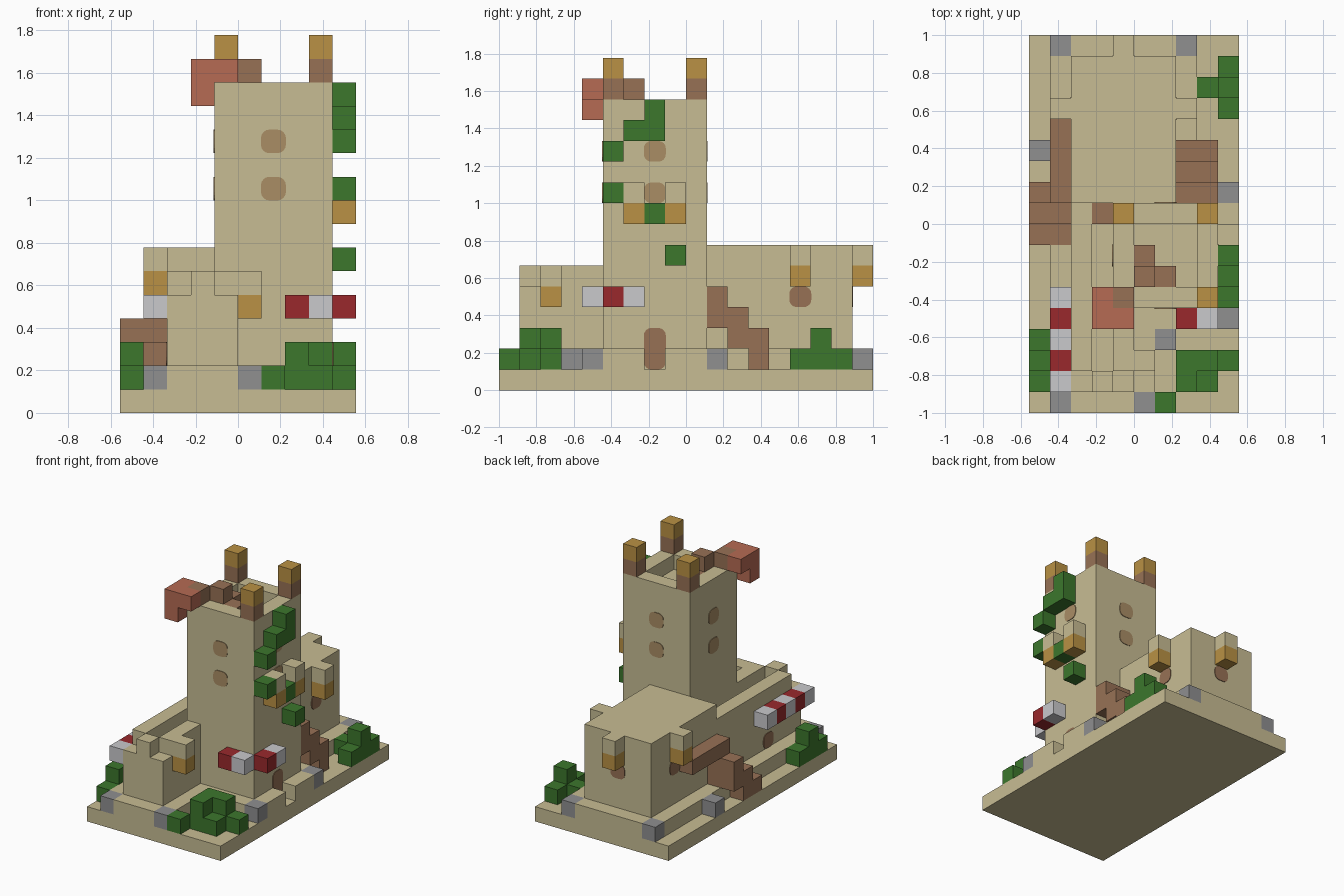
import bpy
import bmesh
from mathutils import Vector, Matrix

if "Cube" in bpy.data.objects:
    bpy.data.objects.remove(bpy.data.objects["Cube"], do_unlink=True)

U = 1 / 9  # edge length of one block


def material(name, r, g, b):
    """Flat material from display colour, stored as linear values."""
    color = [(c / 255) ** 2.2 for c in (r, g, b)] + [1]
    mat = bpy.data.materials.new(name)
    mat.use_nodes = True
    mat.diffuse_color = color
    mat.node_tree.nodes["Principled BSDF"].inputs["Base Color"].default_value = color
    return mat


sand = material("sandstone", 198, 187, 146)
wood = material("brown wood", 150, 113, 86)
pane = material("window tan", 168, 140, 101)
clay = material("banner clay", 180, 106, 84)
leaf = material("leaf green", 62, 118, 48)
gold = material("lantern gold", 184, 144, 70)
white = material("awning white", 200, 200, 203)
red = material("awning red", 152, 45, 48)
stone = material("grey stone", 142, 142, 143)

grid = {}   # block cell -> part name
parts = {}  # part name -> material


def fill(part, mat, x, y, z):
    """Fill a box of blocks; each axis is a (start, end) pair or one cell."""
    parts[part] = mat
    rx, ry, rz = [range(*a) if isinstance(a, tuple) else range(a, a + 1) for a in (x, y, z)]
    for i in rx:
        for j in ry:
            for k in rz:
                grid[i, j, k] = part


# Main masses
fill("tower", sand, (-1, 4), (-4, 1), (1, 14))
fill("rear_hall", sand, (-3, 2), (1, 8), (1, 7))
fill("front_hall", sand, (-3, 0), (-8, -4), (1, 6))
fill("side_passage", sand, (-3, -1), (-4, 1), (1, 6))

# Foundation course one block out from every wall, open at the tower door
for i, j, k in [c for c in grid if c[2] == 1]:
    for di in (-1, 0, 1):
        for dj in (-1, 0, 1):
            cell = (i + di, j + dj, 1)
            if cell not in grid and cell[:2] != (4, -2):
                fill("foundation", sand, *cell)
fill("base", sand, (-5, 5), (-9, 9), 0)

# Hollow tops behind the parapets, and low front corners
hollow = [(i, j, 13) for i in range(3) for j in range(-3, 0)]
hollow += [(-2, j, 5) for j in range(-7, 1)]
hollow += [(-3, -8, 5), (-1, -8, 5)]
for cell in hollow:
    del grid[cell]

# Oriel brackets: sandstone block over a gold lantern
for i, j, k in [(4, -3, 9), (4, -1, 9), (2, 5, 6), (-4, 5, 6), (-1, 8, 6), (0, -7, 5)]:
    fill("oriels", sand, i, j, k)
    fill("hanging_lanterns", gold, i, j, k - 1)

# Lantern posts on three tower corners
for i, j in [(3, -4), (3, 0), (-1, 0)]:
    fill("lantern_posts", wood, i, j, 14)
    fill("post_lanterns", gold, i, j, 15)

# Banner pole climbing out of the tower, with its banner
for cell in [(1, -3, 13), (0, -2, 13), (0, -3, 14), (-1, -4, 14)]:
    fill("banner_pole", wood, *cell)
for cell in [(-2, -4, 14), (-2, -5, 14), (-1, -5, 14), (-2, -5, 13)]:
    fill("banner", clay, *cell)

# Wooden stairs on both sides, landing beam and inner step
for s in range(3):
    fill("right_stairs", wood, (2, 4), 1 + s, (3 - s, 5 - s))
    fill("left_stairs", wood, (-5, -3), 1 - s, (max(1, 2 - s), 4 - s))
fill("landing_beam", wood, -4, (1, 5), 4)
fill("inner_step", wood, -2, 0, 5)

# Striped awnings
for n, cell in enumerate([(2, -5), (3, -5), (4, -4), (4, -3)]):
    fill(*[("awning_red", red), ("awning_white", white)][n % 2], *cell, 4)
for n in range(5):
    fill(*[("awning_white", white), ("awning_red", red)][n % 2], -4, -4 - n, 4)

# Loose grey stones in the foundation
for i, j in [(-4, -9), (0, -9), (1, -6), (4, -5), (4, 1), (2, 8), (-4, 8), (-5, 3)]:
    fill("corner_stones", stone, i, j, 1)

# Bushes: cell and height
for i, j, h in [(1, -9, 1), (2, -8, 2), (3, -8, 1), (2, -7, 2), (3, -7, 2), (4, -7, 1),
                (4, 5, 1), (4, 6, 2), (4, 7, 1), (3, 6, 1),
                (-5, -8, 1), (-5, -7, 2), (-5, -6, 1)]:
    fill("bushes", leaf, i, j, (1, 1 + h))

# Vine on the tower's side
for j, k in [(-2, 13), (-2, 12), (-3, 12), (-4, 11), (-4, 9), (-2, 8), (-1, 6)]:
    fill("vine", leaf, 4, j, k)


def finish(bm, name, mat):
    bmesh.ops.recalc_face_normals(bm, faces=bm.faces)
    mesh = bpy.data.meshes.new(name)
    bm.to_mesh(mesh)
    bm.free()
    mesh.materials.append(mat)
    obj = bpy.data.objects.new(name, mesh)
    bpy.context.collection.objects.link(obj)


# One mesh per part, keeping only faces open to the air
axes = [Vector(r) for r in Matrix.Identity(3)]
for part, mat in parts.items():
    bm = bmesh.new()
    for cell in [c for c, p in grid.items() if p == part]:
        centre = Vector(cell) + Vector((.5, .5, .5))
        for a in range(3):
            for sign in (-1, 1):
                n = axes[a] * sign
                if tuple(int(v) for v in Vector(cell) + n) in grid:
                    continue
                p, q = axes[(a + 1) % 3] / 2, axes[(a + 2) % 3] / 2 * sign
                mid = centre + n / 2
                bm.faces.new([bm.verts.new((mid + v) * U)
                              for v in (-p - q, p - q, p + q, q - p)])
    bmesh.ops.remove_doubles(bm, verts=bm.verts, dist=U / 100)
    bmesh.ops.dissolve_limit(bm, angle_limit=.01, verts=bm.verts, edges=bm.edges)
    finish(bm, part, mat)


def plate(name, mat, centre, axis, height=1):
    """Thin rounded panel lying on a wall that faces along the axis."""
    bm = bmesh.new()
    bmesh.ops.create_cube(bm, size=1)
    size = Vector((1.06, 1.06, height))
    size[axis] = .08
    bmesh.ops.scale(bm, vec=size * U, verts=bm.verts)
    edges = [e for e in bm.edges
             if abs((e.verts[0].co - e.verts[1].co).normalized()[axis]) > .9]
    bmesh.ops.bevel(bm, geom=edges, offset=.36 * U, segments=4, profile=.5, affect='EDGES')
    bmesh.ops.translate(bm, vec=Vector(centre) * U, verts=bm.verts)
    finish(bm, name, mat)


# Tower windows on all four sides, two storeys
for z in (9.5, 11.5):
    for y in (-4, 1):
        plate("tower_window", pane, (1.5, y, z), 1)
    for x in (-1, 4):
        plate("tower_window", pane, (x, -1.5, z), 0)

# Hall windows under the oriels, and doors
for x in (-3, 2):
    plate("hall_window", wood, (x, 5.5, 4.5), 0)
plate("hall_window", wood, (-.5, 8, 4.5), 1)
plate("tower_door", wood, (4, -1.5, 2), 0, 2)
plate("side_door", wood, (-3, -4.5, 2.5), 0)
